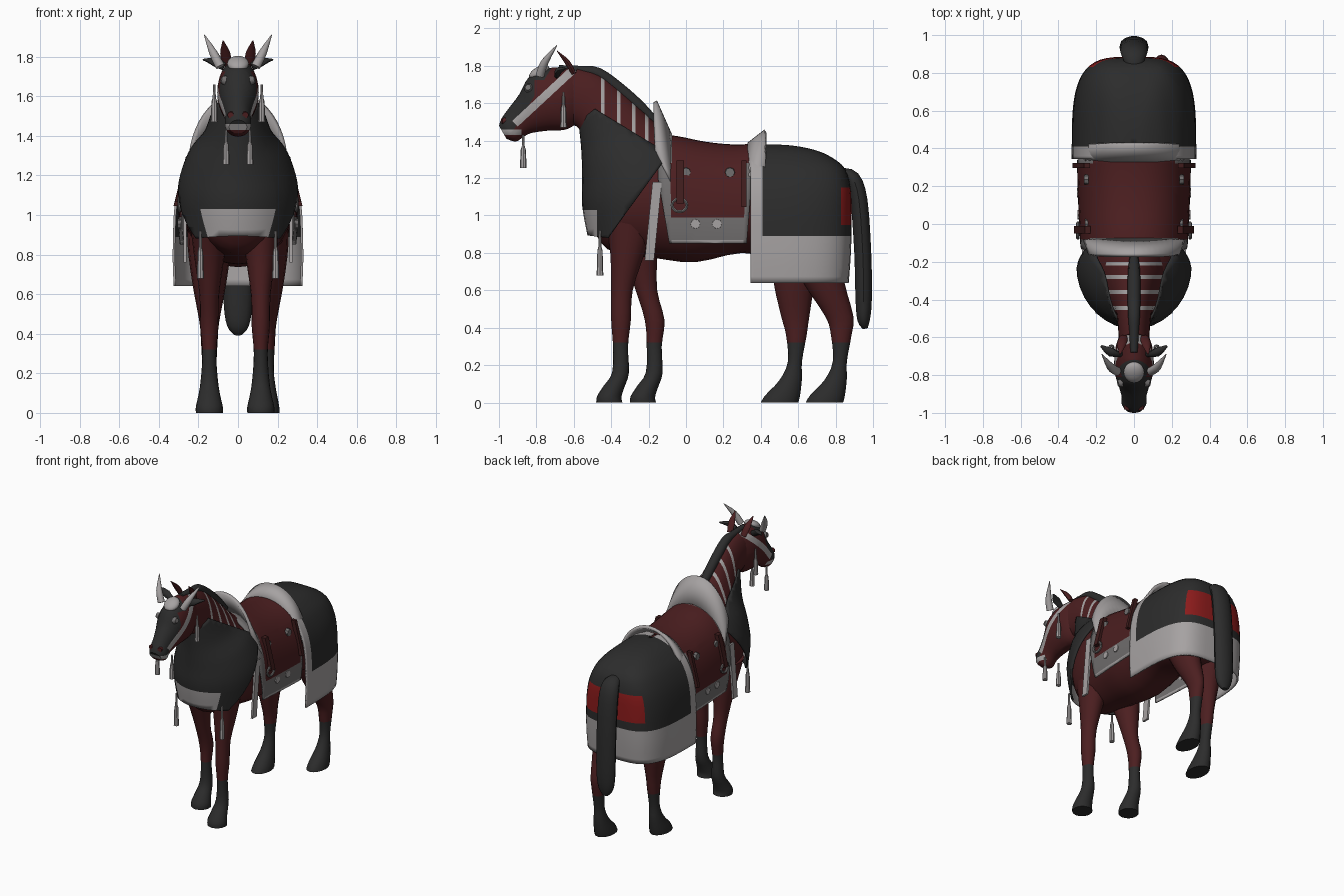
import bpy, bmesh, math
from mathutils import Vector

if "Cube" in bpy.data.objects:
    bpy.data.objects.remove(bpy.data.objects["Cube"])

COL = [("bay coat", (0.072, 0.0135, 0.0145)), ("charcoal cloth", (0.025, 0.025, 0.025)),
       ("pale trim", (0.38, 0.36, 0.36)), ("mid grey", (0.165, 0.157, 0.157)),
       ("bright red", (0.26, 0.011, 0.011)), ("dark leather", (0.05, 0.012, 0.012))]
MATS = []
for nm, c in COL:
    m = bpy.data.materials.new(nm)
    m.diffuse_color = (*c, 1)
    m.use_nodes = True
    m.node_tree.nodes["Principled BSDF"].inputs["Base Color"].default_value = m.diffuse_color
    MATS.append(m)
COAT, DARK, PALE, GREY, RED, LEATHER = range(6)


def finish(bm, name, solid=0):
    bmesh.ops.recalc_face_normals(bm, faces=bm.faces)
    me = bpy.data.meshes.new(name)
    bm.to_mesh(me)
    bm.free()
    for m in MATS:
        me.materials.append(m)
    ob = bpy.data.objects.new(name, me)
    bpy.context.collection.objects.link(ob)
    if solid:
        md = ob.modifiers.new("thickness", "SOLIDIFY")
        md.thickness, md.offset = solid, -1
    return ob


def skin(rings, mat, cap):
    bm = bmesh.new()
    vs = [[bm.verts.new(p) for p in r] for r in rings]
    n = len(vs[0])
    for a, b in zip(vs, vs[1:]):
        for i in range(n):
            bm.faces.new((a[i], a[(i + 1) % n], b[(i + 1) % n], b[i]))
    if cap:
        bm.faces.new(vs[0])
        bm.faces.new(vs[-1])
    for f in bm.faces:
        f.material_index = mat
    return bm


def spline(pts, k):
    """Catmull-Rom through tuples of any length."""
    out = []
    for i in range(len(pts) - 1):
        p0, p1, p2, p3 = pts[max(i - 1, 0)], pts[i], pts[i + 1], pts[min(i + 2, len(pts) - 1)]
        for j in range(k):
            t = j / k
            out.append([0.5 * (2 * b + (c - a) * t + (2 * a - 5 * b + 4 * c - d) * t * t
                        + (3 * b - a - 3 * c + d) * t ** 3) for a, b, c, d in zip(p0, p1, p2, p3)])
    return out + [list(pts[-1])]


def loft(secs, mat, n=28, k=3, e=2.0, cap=True, x=0):
    """Sections: two opposite points in the side view (y, z, y, z) and a half width."""
    pw = lambda v: math.copysign(abs(v) ** (2 / e), v)
    rings = []
    for ya, za, yb, zb, w in spline(secs, k):
        ring = []
        for i in range(n):
            t = 2 * math.pi * i / n
            c, s = pw(math.cos(t)), pw(math.sin(t))
            ring.append((x + w * s, (ya + yb) / 2 + (ya - yb) / 2 * c, (za + zb) / 2 + (za - zb) / 2 * c))
        rings.append(ring)
    return skin(rings, mat, cap)


def tube(name, pts, mat, n=10, k=3, flat=1.0):
    """Round tube through (x, y, z, radius)."""
    P = spline(pts, k)
    rings = []
    for i, p in enumerate(P):
        d = (Vector(P[min(i + 1, len(P) - 1)][:3]) - Vector(P[max(i - 1, 0)][:3])).normalized()
        v = d.cross(Vector((1, 0, 0)) if abs(d.x) < .95 else Vector((0, 0, 1))).normalized()
        u = v.cross(d)
        r = max(p[3], 0.002)
        rings.append([Vector(p[:3]) + u * r * math.cos(2 * math.pi * j / n)
                      + v * r * flat * math.sin(2 * math.pi * j / n) for j in range(n)])
    return finish(skin(rings, mat, True), name)


def region(bm, pts, mat=None):
    """Cut along a convex side-view polygon; paint its inside, or drop the outside."""
    edges = list(zip(pts, pts[1:] + pts[:1]))
    for (y1, z1), (y2, z2) in edges:
        bmesh.ops.bisect_plane(bm, geom=bm.verts[:] + bm.edges[:] + bm.faces[:], dist=1e-5,
                               plane_co=(0, y1, z1), plane_no=(0, z2 - z1, y1 - y2),
                               clear_outer=mat is None)
    if mat is not None:
        for f in bm.faces:
            c = f.calc_center_median()
            if all((y2 - y1) * (c.z - z1) - (z2 - z1) * (c.y - y1) > 0 for (y1, z1), (y2, z2) in edges):
                f.material_index = mat


def rect(y0, z0, y1, z1):
    return [(y0, z0), (y1, z0), (y1, z1), (y0, z1)]


def box(name, loc, size, mat, tilt=0, lean=0):
    bm = bmesh.new()
    bmesh.ops.create_cube(bm, size=1)
    for v in bm.verts:
        x, y, z = (a * b for a, b in zip(v.co, size))
        v.co = (x + lean * z + loc[0], y + tilt * z + loc[1], z + loc[2])
    for f in bm.faces:
        f.material_index = mat
    finish(bm, name)


# Torso
finish(loft([(.85, 1.15, .85, .95, .08), (.81, 1.22, .82, .85, .2), (.7, 1.3, .7, .74, .27), (.5, 1.345, .5, .76, .28),
             (.3, 1.36, .3, .80, .275), (.05, 1.385, .05, .75, .28), (-.15, 1.42, -.15, .77, .26),
             (-.3, 1.40, -.3, .79, .24), (-.42, 1.33, -.42, .82, .195), (-.5, 1.22, -.5, .93, .11),
             (-.53, 1.15, -.53, 1.03, .05)], COAT), "torso")

# Neck with pale bands
bm = loft([(0, 1.40, -.46, .95, .19), (-.10, 1.44, -.53, 1.2, .16), (-.22, 1.55, -.55, 1.36, .12),
           (-.34, 1.66, -.57, 1.46, .095), (-.46, 1.755, -.62, 1.49, .085), (-.58, 1.79, -.68, 1.5, .08)], COAT)
for y in (-.455, -.37, -.29, -.22):
    region(bm, rect(y, 1.35, y + .02, 1.9), PALE)
finish(bm, "neck")

# Head with face plate, cheek strap and bit band
bm = loft([(-.54, 1.77, -.57, 1.50, .06), (-.64, 1.79, -.64, 1.46, .095), (-.75, 1.785, -.72, 1.455, .105),
           (-.84, 1.74, -.77, 1.45, .098), (-.89, 1.65, -.83, 1.44, .08), (-.95, 1.57, -.87, 1.42, .066),
           (-.985, 1.52, -.91, 1.395, .066), (-1.0, 1.48, -.96, 1.41, .045)], COAT)
region(bm, [(-.92, 1.46), (-.7, 1.82), (-1.1, 1.9), (-1.1, 1.46)], DARK)
region(bm, rect(-.81, 1.63, -.71, 1.725), COAT)
region(bm, [(-.9, 1.475), (-.55, 1.8), (-.58, 1.83), (-.93, 1.505)], PALE)
region(bm, rect(-1.05, 1.43, -.88, 1.46), PALE)
finish(bm, "head")

# Mane and tail
tube("mane", [(0, -.68, 1.785, .02), (0, -.56, 1.775, .026), (0, -.47, 1.76, .032), (0, -.36, 1.68, .034),
              (0, -.25, 1.585, .032), (0, -.15, 1.49, .02)], DARK)
tube("tail", [(0, .83, 1.23, .04), (0, .89, 1.2, .065), (0, .925, 1.08, .075), (0, .945, .8, .075),
              (0, .95, .55, .072), (0, .95, .44, .055), (0, .96, .395, .02)], DARK, n=14, flat=.62)

# Legs, dark below the knee; the stride shifts them lengthwise towards the hoof
FORE = [(-.43, .98, -.16, .98, .1), (-.405, .8, -.22, .8, .078), (-.40, .6, -.285, .6, .05),
        (-.40, .44, -.295, .44, .046), (-.39, .3, -.31, .3, .035), (-.395, .16, -.305, .16, .044),
        (-.44, .09, -.33, .08, .056), (-.475, .035, -.345, .03, .068), (-.48, 0, -.34, 0, .068)]
HIND = [(.48, 1.05, .80, 1.05, .11), (.52, .85, .82, .85, .11), (.62, .65, .845, .65, .085),
        (.745, .46, .895, .46, .05), (.775, .36, .885, .36, .042), (.785, .22, .86, .22, .036),
        (.74, .12, .86, .13, .046), (.665, .04, .85, .04, .062), (.64, 0, .84, 0, .066)]
for name, secs, x, shift in (("front_leg_right", FORE, .115, 0), ("front_leg_left", FORE, -.145, .18),
                             ("hind_leg_right", HIND, .145, 0), ("hind_leg_left", HIND, -.145, -.24)):
    out = []
    for ya, za, yb, zb, w in secs:
        s = shift * min(1, max(0, (1.0 - za) / .55))
        out.append((ya + s, za, yb + s, zb, w))
    bm = loft(out, COAT, n=16, x=x)
    region(bm, rect(-2, -.1, 2, .32), DARK)
    finish(bm, name)

# Chest cape with pale hem at the front
bm = loft([(-.575, 1.5, -.30, 1.72, .11), (-.56, 1.35, -.15, 1.5, .165), (-.555, 1.2, 0, 1.4, .255),
           (-.555, 1.05, .1, 1.2, .305), (-.52, .86, .05, .9, .28)], DARK, n=36, k=5, e=1.95, cap=False)
region(bm, [(-.58, .9), (-.42, .88), (-.09, 1.33), (-.555, 1.61), (-.58, 1.4)])
region(bm, rect(-.6, .8, -.475, 1.03), PALE)
finish(bm, "chest_cape", .012)

# Rump blanket: pale hem and front border, red panels behind
secs = [(z, y, w) for z, y, w in ((.64, .87, .325), (.77, .88, .33), (.9, .885, .328), (1.03, .885, .322),
        (1.15, .88, .298), (1.25, .85, .25), (1.31, .78, .195), (1.35, .69, .14), (1.375, .56, .07), (1.38, .42, .015))]
bm = loft([(y, z, .72 - y, z, w) for z, y, w in secs], DARK, n=56, k=3, e=3.7, cap=False)
region(bm, rect(.345, .5, 1.1, 1.5))
region(bm, rect(.83, .95, 1, 1.15), RED)
region(bm, rect(.3, .5, 1, .89), PALE)
region(bm, rect(.3, .5, .41, 1.5), PALE)
finish(bm, "rump_blanket", .012)

# Saddle pad with grey lower panel and pale edging
bm = loft([(-.2, 1.44, -.2, .58, .278), (-.05, 1.425, -.05, .58, .288), (.1, 1.395, .1, .58, .295),
           (.25, 1.38, .25, .56, .3), (.4, 1.385, .4, .55, .303)], COAT, n=48, k=3, e=2.3, cap=False)
region(bm, [(-.09, .85), (.325, .85), (.36, 1.3), (.36, 1.5), (-.15, 1.5), (-.15, 1.2)])
region(bm, rect(-.2, .8, .4, .99), GREY)
region(bm, rect(-.2, .8, .4, .868), PALE)
region(bm, [(.305, .8), (.4, .8), (.4, 1.28), (.32, 1.28)], GREY)
region(bm, [(-.2, .8), (-.075, .8), (-.085, 1.28), (-.2, 1.28)], GREY)
region(bm, rect(-.2, 1.28, -.075, 1.6), GREY)
finish(bm, "saddle_pad", .012)


# Saddle arches
def arch(name, base, tip, mat, span=80, n=20):
    bm = bmesh.new()
    rows = []
    for i in range(n + 1):
        a = math.radians(span * (2 * i / n - 1))
        p, q = (Vector((w * math.sin(a), y, z + h * math.cos(a))) for w, y, z, h in (base, tip))
        rows.append([bm.verts.new(p.lerp(q, u)) for u in (0, .5, 1)])
    for r, s in zip(rows, rows[1:]):
        for j in range(2):
            bm.faces.new((r[j], r[j + 1], s[j + 1], s[j])).material_index = mat
    ob = finish(bm, name, .022)
    ob.modifiers[0].offset = 0


arch("pommel", (.27, -.085, 1.08, .35), (.24, -.165, 1.25, .36), PALE, 74)
arch("cantle", (.28, .335, 1.06, .32), (.25, .425, 1.14, .31), PALE, 68)

# Forehead disc
bm = bmesh.new()
bmesh.ops.create_uvsphere(bm, u_segments=20, v_segments=10, radius=.055)
for v in bm.verts:
    v.co = Vector((v.co.x, v.co.y, v.co.z * .6 + v.co.y * .4)) + Vector((0, -.785, 1.765))
for f in bm.faces:
    f.material_index = PALE
finish(bm, "forehead_disc")

# Paired details
for s, side in ((1, "right"), (-1, "left")):
    tube("horn_" + side, [(s * .09, -.78, 1.75, .024), (s * .125, -.755, 1.82, .021), (s * .17, -.69, 1.91, .002)], PALE)
    tube("ear_" + side, [(s * .055, -.60, 1.76, .022), (s * .065, -.635, 1.82, .025), (s * .075, -.69, 1.88, .003)],
         COAT, flat=.6)
    tube("side_leaf_" + side, [(s * .07, -.69, 1.75, .02), (s * .12, -.68, 1.775, .026), (s * .175, -.645, 1.785, .006)],
         DARK, flat=.7)
    tube("eye_" + side, [(s * .065, -.84, 1.68, .026), (s * .085, -.845, 1.685, .016)], GREY)
    tube("nostril_" + side, [(s * .03, -.955, 1.505, .022), (s * .038, -.985, 1.505, .016)], COAT)
    # Hanging tassels
    for nm, x, y, zt, zb in (("bit", .06, -.87, 1.43, 1.255), ("ear", .12, -.655, 1.66, 1.47),
                             ("chest", .19, -.46, .92, .68)):
        h = zt - zb
        tube(nm + "_tassel_" + side, [(s * x, y, zt, .006), (s * x, y, zt - .35 * h, .008),
             (s * x, y, zt - .45 * h, .014), (s * x, y, zb, .018)], PALE, n=8, k=1)
    # Girth, stirrup leather, stirrup ring and pad fittings
    box("girth_strap_" + side, (s * .268, -.175, .97), (.015, .05, .42), PALE, .1)
    box("stirrup_leather_" + side, (s * .274, -.03, 1.18), (.03, .04, .23), LEATHER, 0, -s * .25)
    box("rear_strap_" + side, (s * .28, .31, 1.17), (.03, .025, .25), LEATHER, 0, -s * .25)
    c = [(s * .297, -.035 + .04 * math.cos(a), 1.055 + .035 * math.sin(a), .009)
         for a in (i * math.pi / 6 for i in range(13))]
    tube("stirrup_ring_" + side, c, GREY, n=6, k=1)
    for y, z, x in ((0, 1.23, .256), (.235, 1.23, .26), (.05, .955, .294), (.165, .955, .298)):
        tube("pad_stud_" + side, [(s * (x - .02), y, z, .028), (s * (x + .004), y, z, .025)],
             PALE if z < 1 else GREY, n=8, k=1)

# Smooth shading with sharp edges kept
for o in bpy.context.scene.objects:
    o.select_set(True)
    bpy.context.view_layer.objects.active = o
bpy.ops.object.shade_smooth_by_angle(angle=math.radians(40))
